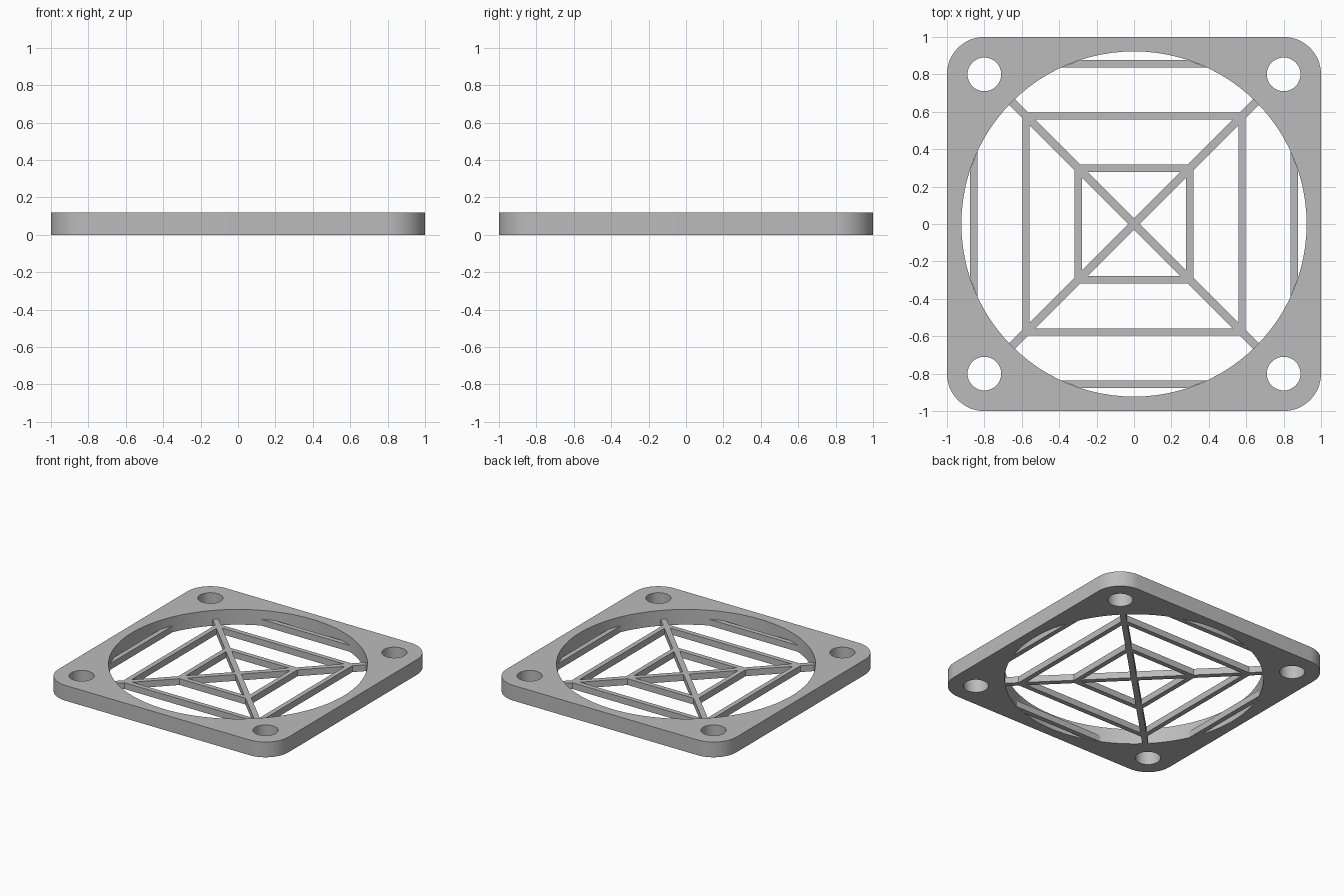
import bpy, bmesh
from math import cos, sin, pi, sqrt
from mathutils import Matrix, Vector

cube = bpy.data.objects.get("Cube")
if cube:
    bpy.data.objects.remove(cube)

THICK, GRILLE_H = 0.12, 0.05      # frame and grille heights
RIM = 0.923                       # radius of the round opening
BAR, HALF = 0.038, 0.021          # ring bar width, half width of a spoke

grey = bpy.data.materials.new("plain_grey")
grey.use_nodes = True
colour = (0.5, 0.5, 0.5, 1)
grey.diffuse_color = colour
grey.node_tree.nodes["Principled BSDF"].inputs["Base Color"].default_value = colour


def arc(cx, cy, r, start, end, n):
    """Points along an arc, both ends included."""
    angles = [start + (end - start) * i / n for i in range(n + 1)]
    return [(cx + r * cos(a), cy + r * sin(a)) for a in angles]


def circle(cx, cy, r, n):
    return arc(cx, cy, r, 0, 2 * pi, n)[:-1]


def finish(bm, name, height):
    """Raise flat faces into a solid and make an object of it."""
    result = bmesh.ops.extrude_face_region(bm, geom=bm.faces[:])
    top = [g for g in result["geom"] if isinstance(g, bmesh.types.BMVert)]
    bmesh.ops.translate(bm, verts=top, vec=(0, 0, height))
    bmesh.ops.recalc_face_normals(bm, faces=bm.faces[:])
    mesh = bpy.data.meshes.new(name)
    bm.to_mesh(mesh)
    bm.free()
    mesh.materials.append(grey)
    obj = bpy.data.objects.new(name, mesh)
    bpy.context.collection.objects.link(obj)
    bpy.ops.object.select_all(action='DESELECT')
    obj.select_set(True)
    bpy.context.view_layer.objects.active = obj
    bpy.ops.object.shade_smooth_by_angle(angle=pi / 6)
    return obj


def four_way(name, outlines, height):
    """Flat outlines repeated every quarter turn, then raised."""
    bm = bmesh.new()
    for k in range(4):
        turn = Matrix.Rotation(k * pi / 2, 3, 'Z')
        for outline in outlines:
            bm.faces.new([bm.verts.new(turn @ Vector((x, y, 0))) for x, y in outline])
    return finish(bm, name, height)


# Frame: rounded square with a round opening and four screw holes
corners = [(0.8, 0.8), (-0.8, 0.8), (-0.8, -0.8), (0.8, -0.8)]
outer = []
for k, (x, y) in enumerate(corners):
    outer += arc(x, y, 0.2, k * pi / 2, (k + 1) * pi / 2, 16)
loops = [outer, circle(0, 0, RIM, 96)] + [circle(x, y, 0.09, 40) for x, y in corners]
bm = bmesh.new()
for loop in loops:
    verts = [bm.verts.new((x, y, 0)) for x, y in loop]
    for a, b in zip(verts, verts[1:] + verts[:1]):
        bm.edges.new((a, b))
bmesh.ops.triangle_fill(bm, edges=bm.edges[:], use_beauty=True, normal=(0, 0, 1))
finish(bm, "frame", THICK)

# Square rings: mitred bars that stop at the diagonal spokes
gap = HALF * sqrt(2)
for name, r in (("inner_square_ring", 0.317), ("middle_square_ring", 0.597)):
    s = r - BAR
    four_way(name, [[(-s + gap, s), (s - gap, s), (r - gap, r), (-r + gap, r)]], GRILLE_H)

# Outermost ring: only the chords inside the opening remain
r, s = 0.876, 0.838
xr, xs = sqrt(RIM ** 2 - r ** 2), sqrt(RIM ** 2 - s ** 2)
four_way("outer_chord_bars", [[(-xs, s), (xs, s), (xr, r), (-xr, r)]], GRILLE_H)

# Spokes: four diagonal arms meeting at the centre
end = sqrt(RIM ** 2 - HALF ** 2)
arm = [(0, 0), (HALF, -HALF), (end, -HALF), (end, HALF), (HALF, HALF)]
c = sqrt(0.5)
four_way("diagonal_spokes", [[((x - y) * c, (x + y) * c) for x, y in arm]], GRILLE_H)
